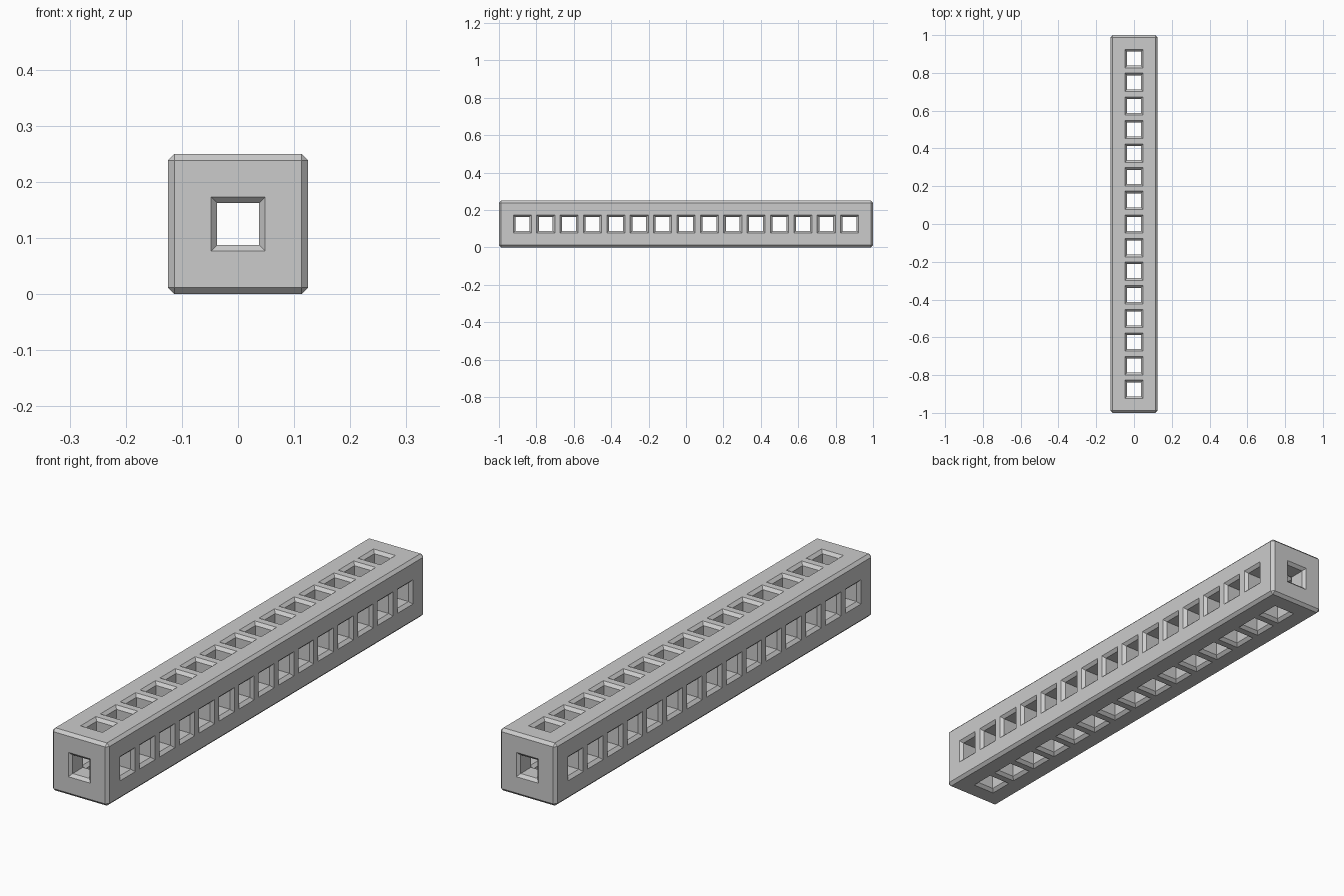
import bpy, bmesh
from mathutils import Vector

cube = bpy.data.objects.get("Cube")
if cube:
    bpy.data.objects.remove(cube, do_unlink=True)

HALF, HOLE, CHAMFER = 0.125, 0.037, 0.0115
PITCH, COUNT = 0.125, 15

mat = bpy.data.materials.new("plain grey")
mat.use_nodes = True
grey = (0.6, 0.6, 0.6, 1)
mat.diffuse_color = grey
mat.node_tree.nodes["Principled BSDF"].inputs["Base Color"].default_value = grey

# Grid lines along each axis; odd cells are hole cells
cross = [-HALF, -HOLE, HOLE, HALF]
along = [-1.0]
for i in range(COUNT):
    c = (i - COUNT // 2) * PITCH
    along += [c - HOLE, c + HOLE]
along.append(1.0)
grid = [cross, along, cross]


def solid(cell):
    if any(n < 0 or n >= len(g) - 1 for n, g in zip(cell, grid)):
        return False
    return sum(n % 2 for n in cell) < 2   # tunnels run through two odd indices


# Beam walls: one face wherever a solid cell meets an empty one
bm = bmesh.new()
verts = {}


def vert(key):
    if key not in verts:
        verts[key] = bm.verts.new([g[k] for g, k in zip(grid, key)])
    return verts[key]


for i in range(3):
    for j in range(len(along) - 1):
        for k in range(3):
            cell = (i, j, k)
            if not solid(cell):
                continue
            for axis in range(3):
                for side in (0, 1):
                    near = list(cell)
                    near[axis] += 2 * side - 1
                    if solid(near):
                        continue
                    u, v = (axis + 1) % 3, (axis + 2) % 3
                    loop = []
                    for du, dv in ((0, 0), (1, 0), (1, 1), (0, 1)):
                        key = list(cell)
                        key[axis] += side
                        key[u] += du
                        key[v] += dv
                        loop.append(vert(tuple(key)))
                    bm.faces.new(loop if side else loop[::-1])
bm.normal_update()


# Chamfer the outer edges, hole rims and inner tunnel crossings
sharp = [e for e in bm.edges if e.is_convex and e.calc_face_angle(0) > 1]
bmesh.ops.bevel(bm, geom=sharp, offset=CHAMFER, offset_type='OFFSET',
                segments=1, affect='EDGES', profile=0.5)

bmesh.ops.translate(bm, verts=bm.verts, vec=Vector((0, 0, HALF)))
mesh = bpy.data.meshes.new("perforated_beam")
bm.to_mesh(mesh)
bm.free()
mesh.materials.append(mat)
beam = bpy.data.objects.new("perforated_beam", mesh)
bpy.context.collection.objects.link(beam)
